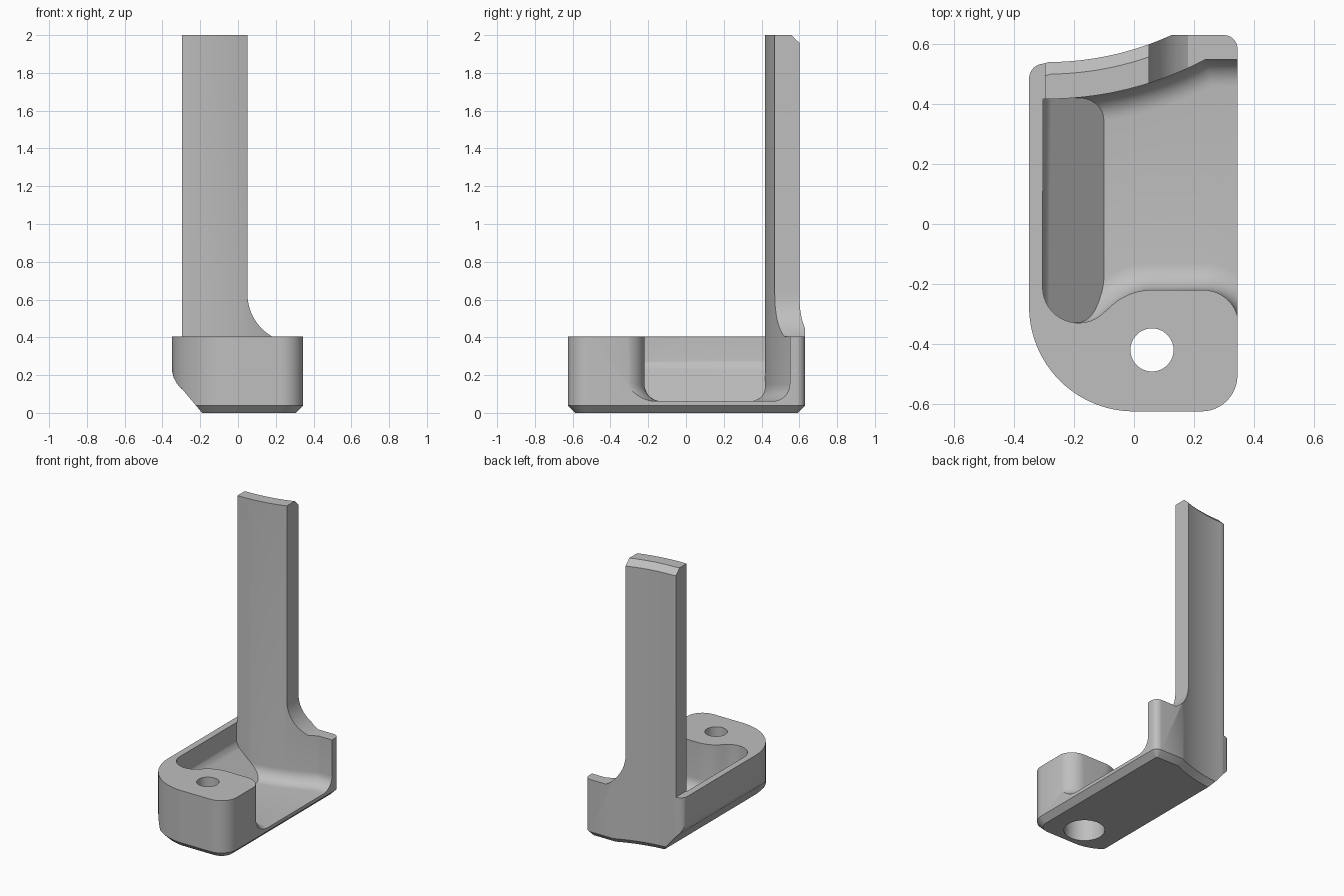
import bpy, bmesh, math

if "Cube" in bpy.data.objects:
    bpy.data.objects.remove(bpy.data.objects["Cube"])


def arc(cx, cy, r, a0, a1, n=12):
    """Points along a circular arc, angles in degrees."""
    return [(cx + r * math.cos(math.radians(a0 + (a1 - a0) * i / n)),
             cy + r * math.sin(math.radians(a0 + (a1 - a0) * i / n)))
            for i in range(n + 1)]


def prism(name, pts, lo, hi, axis="z", bevels=()):
    """Extrude a closed profile along z or y; bevels = (height, size, segments)."""
    bm = bmesh.new()
    put = (lambda p, h: (p[0], p[1], h)) if axis == "z" else (lambda p, h: (p[0], h, p[1]))
    base = bm.faces.new([bm.verts.new(put(p, lo)) for p in pts])
    ext = bmesh.ops.extrude_face_region(bm, geom=[base])
    d = hi - lo
    moved = [v for v in ext["geom"] if isinstance(v, bmesh.types.BMVert)]
    bmesh.ops.translate(bm, verts=moved, vec=(0, 0, d) if axis == "z" else (0, d, 0))
    for height, size, segments in bevels:
        rim = [e for e in bm.edges if all(abs(v.co.z - height) < 1e-5 for v in e.verts)]
        bmesh.ops.bevel(bm, geom=rim, offset=size, segments=segments,
                        profile=0.5, affect="EDGES", clamp_overlap=False)
    bmesh.ops.recalc_face_normals(bm, faces=bm.faces)
    mesh = bpy.data.meshes.new(name)
    bm.to_mesh(mesh)
    bm.free()
    ob = bpy.data.objects.new(name, mesh)
    bpy.context.collection.objects.link(ob)
    return ob


def cut(target, cutter):
    """Subtract a cutter, then discard it."""
    cutter.hide_render = True
    mod = target.modifiers.new("cut", "BOOLEAN")
    mod.operation = "DIFFERENCE"
    mod.solver = "EXACT"
    mod.object = cutter
    bpy.context.view_layer.objects.active = target
    bpy.ops.object.modifier_apply(modifier=mod.name)
    bpy.data.objects.remove(cutter)


RIM, FLOOR, TOP = 0.405, 0.062, 2.0
HOLE = (0.06, -0.42)
CURVE = (-0.29, 1.54)          # shared centre of the curved back wall

# Full-height blank with chamfered bottom and top rims
outline = (arc(0.0, -0.275, 0.35, 180, 270, 24)
           + arc(0.225, -0.505, 0.12, 270, 360)
           + arc(0.3, 0.585, 0.045, 0, 90, 8)
           + arc(*CURVE, 1.0, 294.5, 270.3, 20)
           + arc(-0.3, 0.485, 0.05, 90, 180, 8))
bracket = prism("bracket", outline, 0, TOP,
                bevels=((0, 0.038, 1), (TOP, 0.04, 1)))

# Pocket, open on the right, with a filleted floor
pocket_outline = (arc(-0.185, -0.21, 0.12, 180, 315, 16)
                  + arc(*HOLE, 0.2, 135, 90, 10)
                  + arc(0.23, -0.34, 0.12, 90, 0)
                  + [(0.35, -0.8), (0.8, -0.8), (0.8, 0.55)]
                  + arc(*CURVE, 1.123, 298.1, 269.3, 20))
pocket = prism("pocket_cutter", pocket_outline, FLOOR, 2.2, bevels=((FLOOR, 0.09, 8),))
# Sloped left wall inside the pocket
cut(pocket, prism("pocket_slope", [(-0.6, 0.0), (-0.04, 0.0), (-0.1, FLOOR),
                                   (-0.285, 0.235), (-0.303, 0.27), (-0.312, 0.32),
                                   (-0.6, 0.32)], -1, 1, "y"))
cut(bracket, pocket)

# Sloped lower left side
cut(bracket, prism("side_slope", [(-0.6, -0.1), (-0.1, -0.1), (-0.19, 0.0),
                                  (-0.295, 0.125), (-0.322, 0.152), (-0.34, 0.185),
                                  (-0.352, 0.23), (-0.6, 0.23)], -1, 1, "y"))

# Trim above the rim to leave the upright arm with its curved foot
foot = arc(0.31, 0.63, 0.26, 180, 239.9, 14)
cut(bracket, prism("arm_right_trim", [(0.05, 2.2)] + foot
                   + [(0.8, RIM), (0.8, 2.2)], -1, 1, "y"))
cut(bracket, prism("arm_left_trim", [(-0.8, RIM), (-0.297, RIM),
                                     (-0.297, 2.2), (-0.8, 2.2)], -1, 1, "y"))
cut(bracket, prism("front_trim", [(-0.8, -1), (0.8, -1), (0.8, 0.0), (-0.8, 0.0)], RIM, 2.2))

# Screw hole with a wider bore from below
cut(bracket, prism("screw_hole", arc(*HOLE, 0.072, 0, 350, 35), -0.2, 0.8))
cut(bracket, prism("lower_bore", arc(*HOLE, 0.13, 0, 352.5, 47), -0.2, 0.17))

# Colour and shading
grey = bpy.data.materials.new("plain grey")
grey.diffuse_color = (0.52, 0.52, 0.52, 1)
grey.use_nodes = True
grey.node_tree.nodes["Principled BSDF"].inputs["Base Color"].default_value = grey.diffuse_color
bracket.data.materials.clear()
bracket.data.materials.append(grey)
for poly in bracket.data.polygons:
    poly.material_index = 0
bpy.ops.object.select_all(action="DESELECT")
bracket.select_set(True)
bpy.context.view_layer.objects.active = bracket
bpy.ops.object.shade_smooth_by_angle(angle=math.radians(25))
